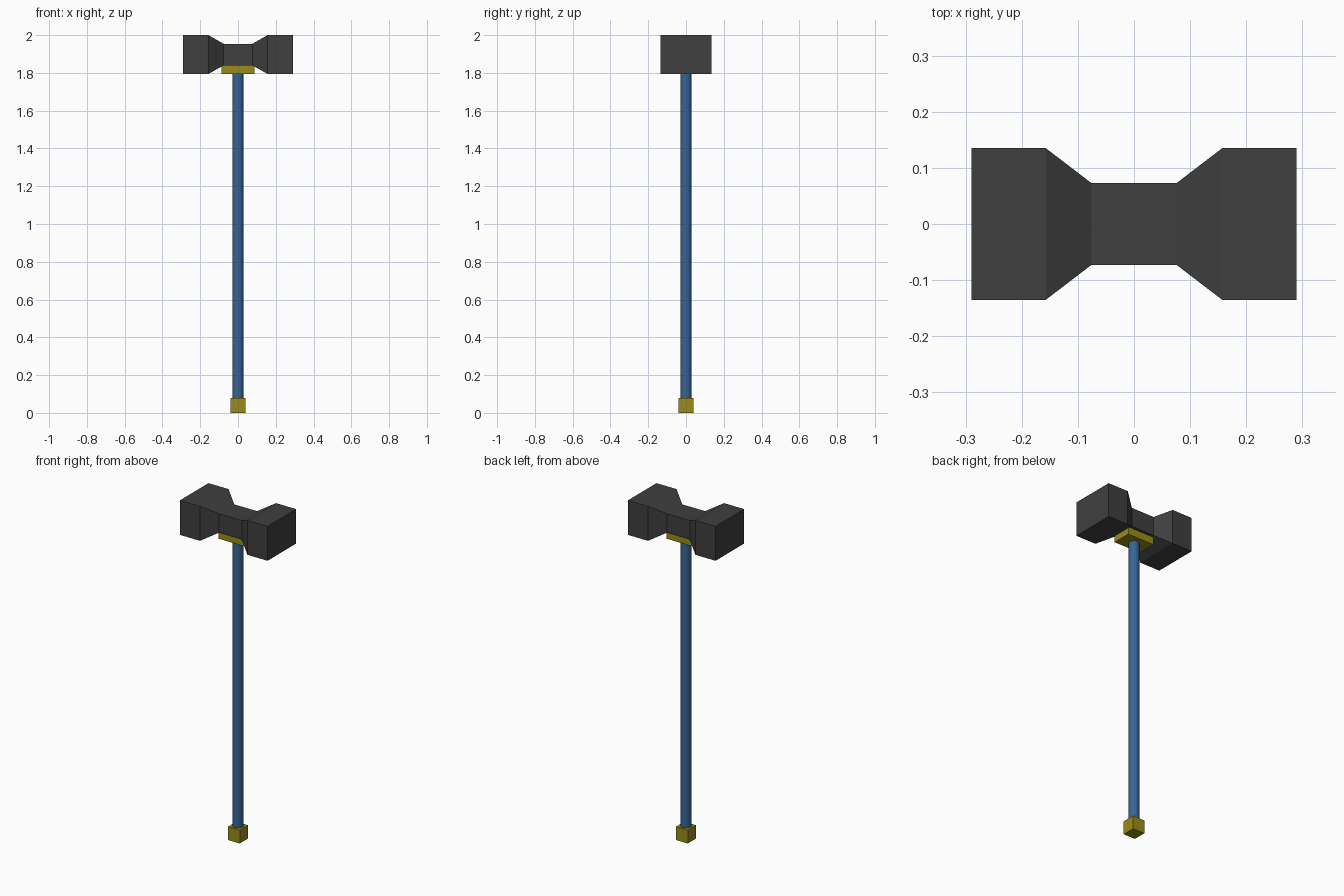
import bpy, bmesh, math

if "Cube" in bpy.data.objects:
    bpy.data.objects.remove(bpy.data.objects["Cube"])


def material(name, rgb):
    m = bpy.data.materials.new(name)
    m.diffuse_color = (*rgb, 1)
    m.use_nodes = True
    m.node_tree.nodes["Principled BSDF"].inputs["Base Color"].default_value = m.diffuse_color
    return m


iron = material("dark_iron", (0.05, 0.05, 0.05))
brass = material("brass", (0.32, 0.26, 0.01))
blue = material("blue_grip", (0.04, 0.13, 0.30))


def box(name, size, z0, z1, mat):
    bpy.ops.mesh.primitive_cube_add(size=1, location=(0, 0, (z0 + z1) / 2))
    ob = bpy.context.object
    ob.name = name
    ob.scale = (size[0], size[1], z1 - z0)
    bpy.ops.object.transform_apply(location=False, rotation=False, scale=True)
    ob.data.materials.append(mat)
    return ob


# Hammer head: rectangular sections (x, half depth, half height) lofted along x
half = [(0.076, 0.073, 0.057), (0.157, 0.135, 0.103), (0.29, 0.135, 0.103)]
sections = [(-x, d, h) for x, d, h in reversed(half)] + half
head_z = 1.897
bm = bmesh.new()
rings = [[bm.verts.new((x, sy * d, head_z + sz * h))
          for sy, sz in ((-1, -1), (1, -1), (1, 1), (-1, 1))]
         for x, d, h in sections]
for a, b in zip(rings, rings[1:]):
    for i in range(4):
        j = (i + 1) % 4
        bm.faces.new((a[i], a[j], b[j], b[i]))
bm.faces.new(rings[0])
bm.faces.new(rings[-1])
bmesh.ops.recalc_face_normals(bm, faces=bm.faces)
mesh = bpy.data.meshes.new("hammer_head")
bm.to_mesh(mesh)
bm.free()
mesh.materials.append(iron)
bpy.context.collection.objects.link(bpy.data.objects.new("hammer_head", mesh))

# Brass collar under the head and pommel at the foot
box("collar", (0.176, 0.114), 1.795, 1.84, brass)
box("pommel", (0.078, 0.078), 0.0, 0.08, brass)

# Round handle
z0, z1 = 0.08, 1.795
bpy.ops.mesh.primitive_cylinder_add(vertices=32, radius=0.029, depth=z1 - z0,
                                    location=(0, 0, (z0 + z1) / 2))
handle = bpy.context.object
handle.name = "handle"
handle.data.materials.append(blue)
bpy.ops.object.shade_smooth_by_angle(angle=math.radians(30))
